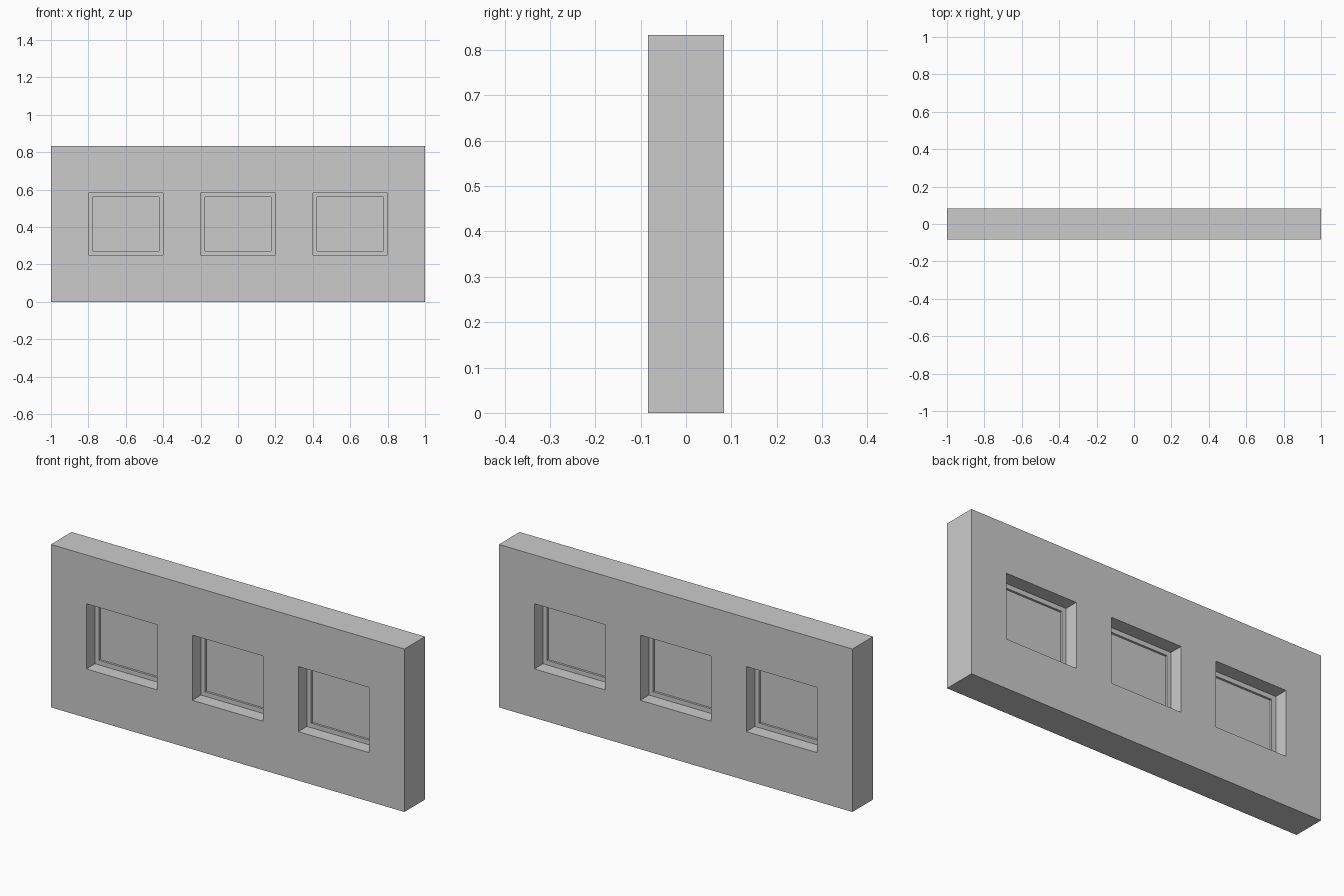
import bpy
import bmesh

cube = bpy.data.objects.get("Cube")
if cube:
    bpy.data.objects.remove(cube, do_unlink=True)

LENGTH, DEPTH, HEIGHT = 2.0, 0.1667, 0.8333
OPEN_W, OPEN_H, OPEN_Z = 0.4, 0.3333, 0.4167
CENTRES = (-0.6, 0.0, 0.6)
FRAME_W, FRAME_D, GLASS_D = 0.0233, 0.0267, 0.005

grey = bpy.data.materials.new("plain_grey")
grey.use_nodes = True
colour = (0.6, 0.6, 0.6, 1)
grey.diffuse_color = colour
grey.node_tree.nodes["Principled BSDF"].inputs["Base Color"].default_value = colour


def panel(name, xs, zs, depth, is_hole=lambda i, j: False):
    """Upright slab made of grid cells, with some cells left open."""
    bm = bmesh.new()
    grid = [[bm.verts.new((x, -depth / 2, z)) for z in zs] for x in xs]
    for i in range(len(xs) - 1):
        for j in range(len(zs) - 1):
            if not is_hole(i, j):
                bm.faces.new((grid[i][j], grid[i + 1][j],
                              grid[i + 1][j + 1], grid[i][j + 1]))
    # Thicken the sheet towards the back
    front = bm.faces[:]
    extruded = bmesh.ops.extrude_face_region(bm, geom=front, use_keep_orig=True)
    moved = [g for g in extruded["geom"] if isinstance(g, bmesh.types.BMVert)]
    bmesh.ops.translate(bm, verts=moved, vec=(0, depth, 0))
    bmesh.ops.recalc_face_normals(bm, faces=bm.faces[:])
    mesh = bpy.data.meshes.new(name)
    bm.to_mesh(mesh)
    bm.free()
    mesh.materials.append(grey)
    obj = bpy.data.objects.new(name, mesh)
    bpy.context.collection.objects.link(obj)
    return obj


# Wall with three window openings
bottom, top = OPEN_Z - OPEN_H / 2, OPEN_Z + OPEN_H / 2
wall_xs = [-LENGTH / 2]
for c in CENTRES:
    wall_xs += [c - OPEN_W / 2, c + OPEN_W / 2]
wall_xs.append(LENGTH / 2)
panel("wall", wall_xs, [0, bottom, top, HEIGHT], DEPTH,
      lambda i, j: i % 2 == 1 and j == 1)

# Window frames and panes, set in the middle of the wall
for side, c in zip(("right", "middle", "left"), CENTRES):
    x0, x1 = c - OPEN_W / 2, c + OPEN_W / 2
    inner_x = [x0 + FRAME_W, x1 - FRAME_W]
    inner_z = [bottom + FRAME_W, top - FRAME_W]
    panel(f"window_frame_{side}", [x0, *inner_x, x1], [bottom, *inner_z, top],
          FRAME_D, lambda i, j: i == 1 and j == 1)
    panel(f"window_pane_{side}", inner_x, inner_z, GLASS_D)
